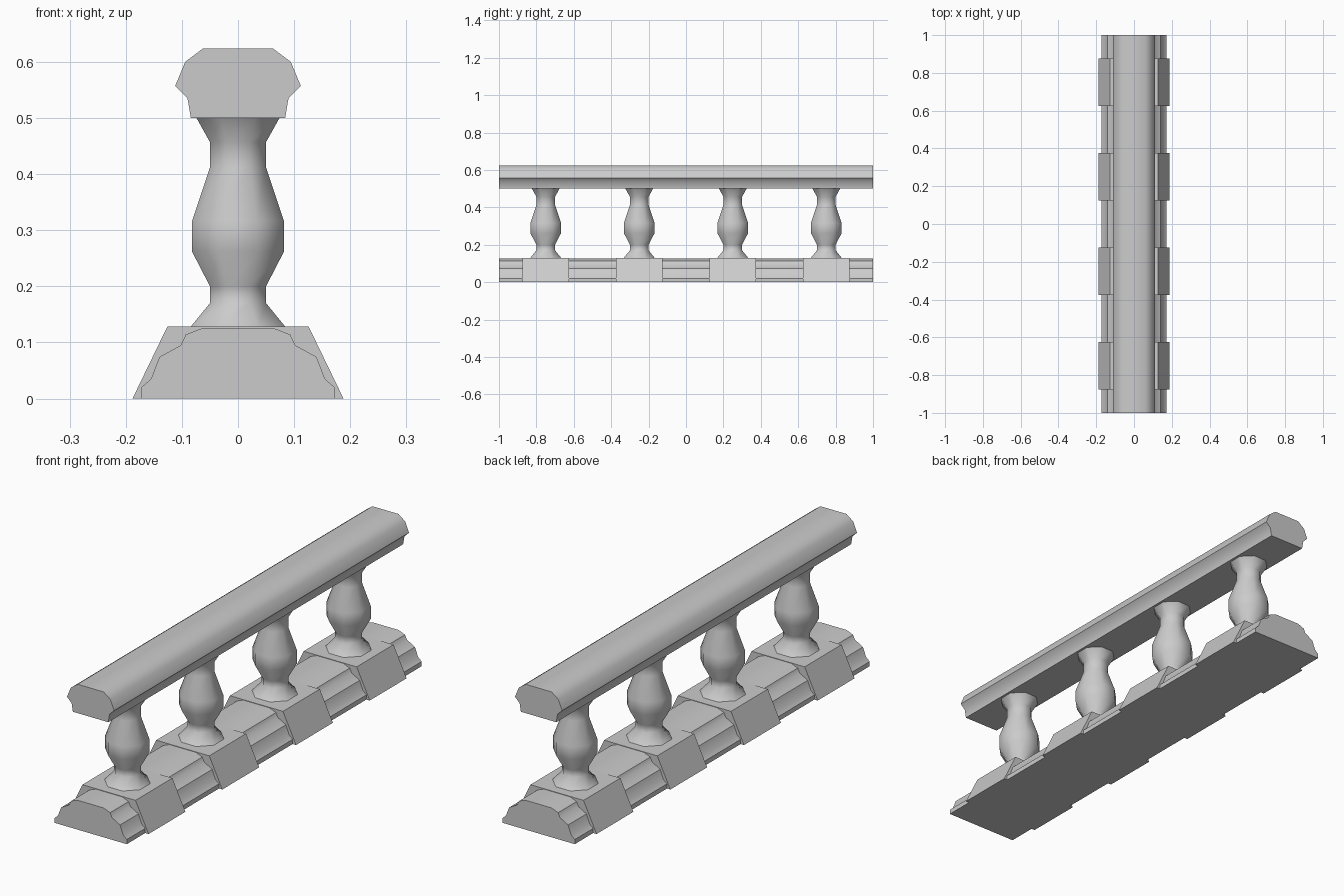
import bpy
import math

cube = bpy.data.objects.get("Cube")
if cube:
    bpy.data.objects.remove(cube, do_unlink=True)

stone = bpy.data.materials.new("grey stone")
stone.use_nodes = True
stone.diffuse_color = (0.6, 0.6, 0.6, 1)
stone.node_tree.nodes["Principled BSDF"].inputs["Base Color"].default_value = (0.6, 0.6, 0.6, 1)


def add_mesh(name, verts, faces, smooth_angle=None):
    mesh = bpy.data.meshes.new(name)
    mesh.from_pydata(verts, [], faces)
    mesh.materials.append(stone)
    obj = bpy.data.objects.new(name, mesh)
    bpy.context.collection.objects.link(obj)
    if smooth_angle:
        bpy.ops.object.select_all(action="DESELECT")
        obj.select_set(True)
        bpy.context.view_layer.objects.active = obj
        bpy.ops.object.shade_smooth_by_angle(angle=math.radians(smooth_angle))
    return obj


def extrude_profile(name, half, y0, y1, smooth_angle=None):
    """Mirror a half profile (x, z), listed bottom to top, and run it along y."""
    outline = half + [(-x, z) for x, z in reversed(half)]
    n = len(outline)
    verts = [(x, y, z) for y in (y0, y1) for x, z in outline]
    faces = [(i, i + n, (i + 1) % n + n, (i + 1) % n) for i in range(n)]
    faces += [tuple(range(n)), tuple(reversed(range(n, 2 * n)))]
    return add_mesh(name, verts, faces, smooth_angle)


def lathe(name, profile, y, sides):
    """Turn a (flat radius, z) profile; flats face the axes."""
    verts = []
    for r, z in profile:
        r /= math.cos(math.pi / sides)
        for i in range(sides):
            a = math.tau * (i + 0.5) / sides
            verts.append((r * math.cos(a), y + r * math.sin(a), z))
    faces = []
    for k in range(len(profile) - 1):
        for i in range(sides):
            j = (i + 1) % sides
            a, b = k * sides, (k + 1) * sides
            faces.append((a + i, a + j, b + j, b + i))
    return add_mesh(name, verts, faces, 50)


# Moulded plinth and handrail
extrude_profile("plinth", [(0.172, 0), (0.172, 0.02), (0.155, 0.035), (0.14, 0.074),
                           (0.102, 0.095), (0.093, 0.114), (0.062, 0.126)], -1, 1, 40)
extrude_profile("handrail", [(0.084, 0.5), (0.09, 0.535), (0.112, 0.557),
                             (0.094, 0.6), (0.062, 0.624)], -1, 1, 40)

# Evenly spaced tapered blocks, each carrying a turned baluster
turning = [(0.085, 0.127), (0.05, 0.17), (0.05, 0.2), (0.082, 0.262),
           (0.082, 0.316), (0.05, 0.412), (0.05, 0.457), (0.074, 0.5)]
for n in range(4):
    y = -0.75 + 0.5 * n
    extrude_profile(f"pedestal_{n + 1}", [(0.188, 0), (0.126, 0.128)], y - 0.125, y + 0.125)
    lathe(f"baluster_{n + 1}", turning, y, 8)
